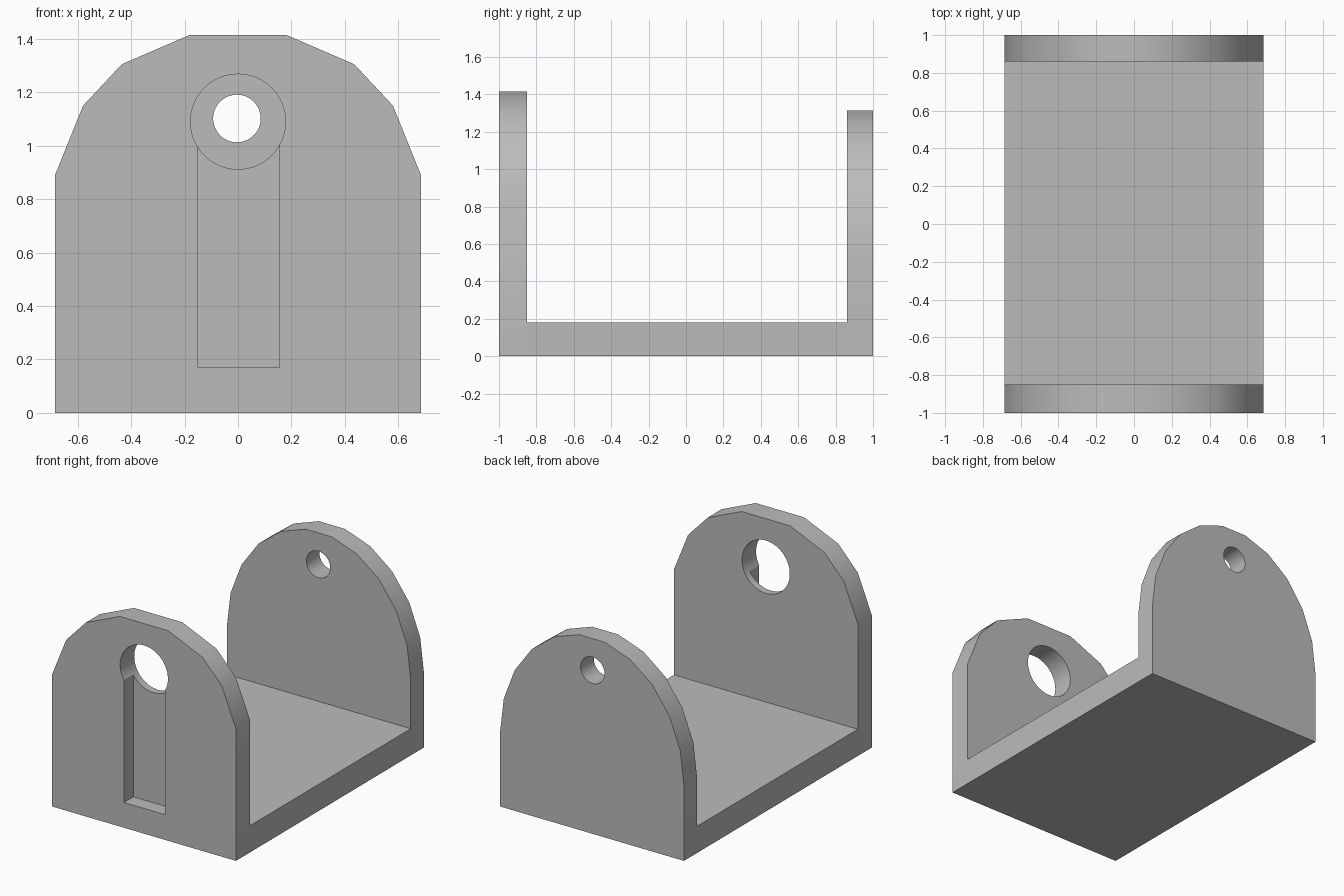
import bpy
import bmesh
from math import sin, cos, pi, radians

cube = bpy.data.objects.get("Cube")
if cube:
    bpy.data.objects.remove(cube, do_unlink=True)

HALF_WIDTH = 0.685
FLOOR = 0.18

grey = bpy.data.materials.new("light grey")
grey.use_nodes = True
colour = (0.5, 0.5, 0.5, 1)
grey.diffuse_color = colour
grey.node_tree.nodes["Principled BSDF"].inputs["Base Color"].default_value = colour


def prism(name, outline, y0, y1):
    """Extrude an x-z outline from y0 to y1."""
    bm = bmesh.new()
    face = bm.faces.new([bm.verts.new((x, y0, z)) for x, z in outline])
    ext = bmesh.ops.extrude_face_region(bm, geom=[face])
    moved = [v for v in ext["geom"] if isinstance(v, bmesh.types.BMVert)]
    bmesh.ops.translate(bm, verts=moved, vec=(0, y1 - y0, 0))
    bmesh.ops.recalc_face_normals(bm, faces=bm.faces)
    mesh = bpy.data.meshes.new(name)
    bm.to_mesh(mesh)
    bm.free()
    mesh.materials.append(grey)
    obj = bpy.data.objects.new(name, mesh)
    bpy.context.collection.objects.link(obj)
    return obj


def box(x0, x1, z0, z1):
    return [(x0, z0), (x1, z0), (x1, z1), (x0, z1)]


def circle(x, z, r, n=64):
    return [(x + r * cos(2 * pi * i / n), z + r * sin(2 * pi * i / n)) for i in range(n)]


def symmetric(half):
    """Close a right-hand outline with its mirror image."""
    return half + [(-x, z) for x, z in reversed(half)]


def select_only(obj):
    bpy.ops.object.select_all(action="DESELECT")
    obj.select_set(True)
    bpy.context.view_layer.objects.active = obj


def cut(obj, cutter):
    cutter.hide_render = True
    mod = obj.modifiers.new("cut", "BOOLEAN")
    mod.operation = "DIFFERENCE"
    mod.solver = "EXACT"
    mod.object = cutter
    select_only(obj)
    bpy.ops.object.modifier_apply(modifier=mod.name)
    bpy.data.objects.remove(cutter, do_unlink=True)


# Front plate with faceted crown, round hole and shallow slot
front_half = [(HALF_WIDTH, 0), (HALF_WIDTH, 0.89), (0.58, 1.15), (0.435, 1.305), (0.18, 1.415)]
front_plate = prism("front_plate", symmetric(front_half), -1, -0.85)
cut(front_plate, prism("slot_cutter", box(-0.15, 0.155, 0.17, 1.09), -1.1, -0.9))
cut(front_plate, prism("front_hole_cutter", circle(0, 1.09, 0.178), -1.2, -0.7))

# Back plate with an elliptical crown of eleven segments
step = pi / 11
arch = [(HALF_WIDTH * cos(i * step), 0.505 + 0.818 * sin(i * step)) for i in range(6)]
back_plate = prism("back_plate", symmetric([(HALF_WIDTH, 0)] + arch), 0.86, 1)
cut(back_plate, prism("back_hole_cutter", circle(-0.004, 1.102, 0.089), 0.7, 1.2))

# Floor joining the two plates
floor = prism("floor", box(-HALF_WIDTH, HALF_WIDTH, 0, FLOOR), -0.85, 0.86)

for part in (front_plate, back_plate, floor):
    select_only(part)
    bpy.ops.object.shade_smooth_by_angle(angle=radians(30))
